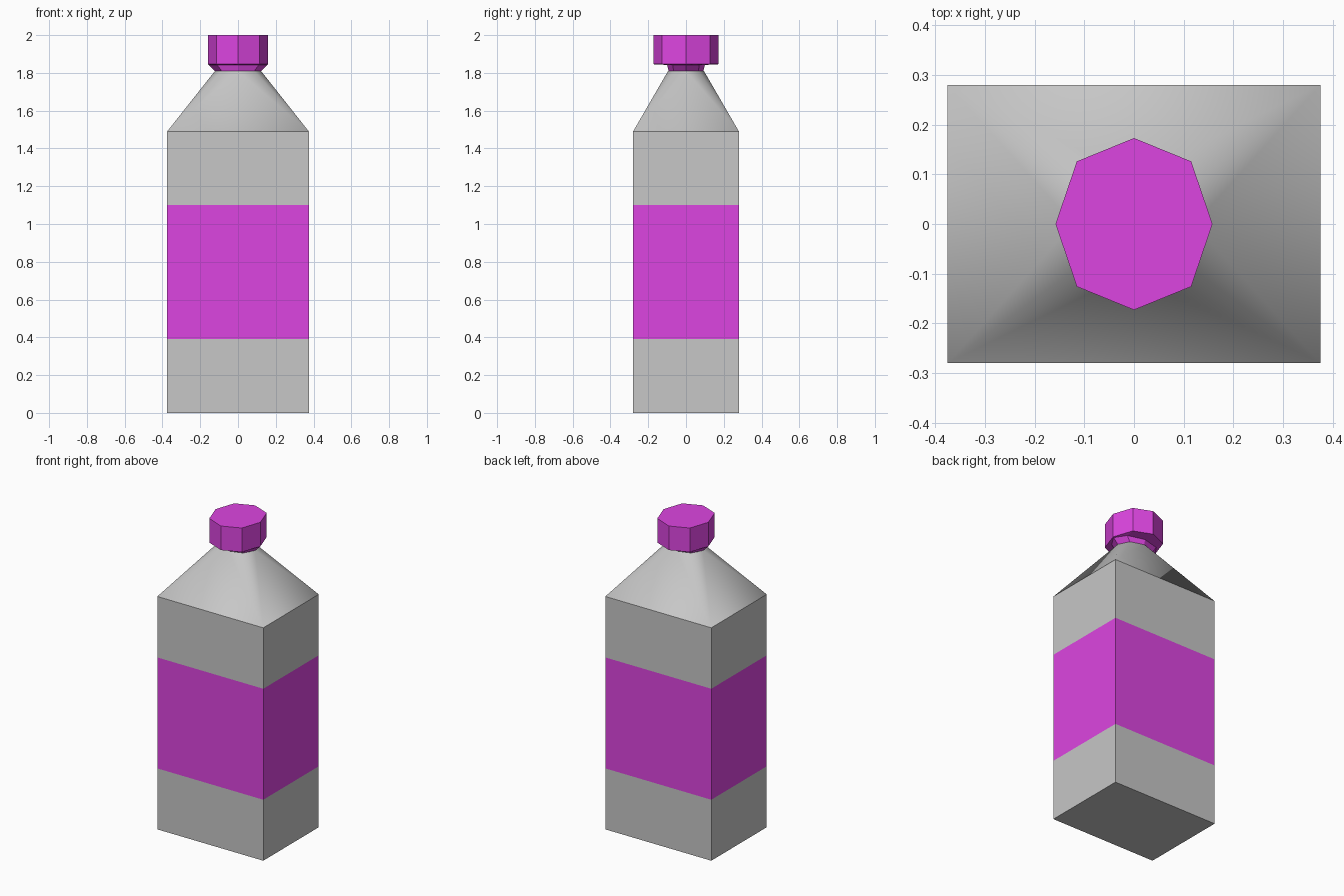
import bpy, bmesh, math
from mathutils import Vector

default = bpy.data.objects.get("Cube")
if default:
    bpy.data.objects.remove(default, do_unlink=True)


def material(name, color):
    mat = bpy.data.materials.new(name)
    mat.use_nodes = True
    mat.diffuse_color = color
    mat.node_tree.nodes["Principled BSDF"].inputs["Base Color"].default_value = color
    return mat


gray = material("light gray", (0.57, 0.57, 0.57, 1))
magenta = material("magenta", (0.72, 0.06, 0.75, 1))


def finish(name, bm, mats):
    bmesh.ops.recalc_face_normals(bm, faces=bm.faces)
    mesh = bpy.data.meshes.new(name)
    bm.to_mesh(mesh)
    bm.free()
    for mat in mats:
        mesh.materials.append(mat)
    obj = bpy.data.objects.new(name, mesh)
    bpy.context.collection.objects.link(obj)
    return obj


def loft(rings):
    """Bridge matching rings and close both ends."""
    bm = bmesh.new()
    loops = [[bm.verts.new(p) for p in ring] for ring in rings]
    n = len(loops[0])
    for a, b in zip(loops, loops[1:]):
        for i in range(n):
            j = (i + 1) % n
            bm.faces.new((a[i], a[j], b[j], b[i]))
    bm.faces.new(loops[0][::-1])
    bm.faces.new(loops[-1])
    return bm


def rectangle(z):
    x, y = 0.375, 0.28
    return [Vector(p) for p in ((x, -y, z), (x, y, z), (-x, y, z), (-x, -y, z))]


def octagon(rx, ry, z, bulge=1.0):
    """Eight-sided ring with corners on the axes; bulge moves the diagonal corners."""
    ring = []
    for i in range(8):
        a = i * math.pi / 4
        k = bulge if i % 2 else 1.0
        ring.append(Vector((rx * k * math.cos(a), ry * k * math.sin(a), z)))
    return ring


# Carton body with a coloured label band
LABEL_LOW, LABEL_HIGH, BODY_TOP, NECK = 0.39, 1.10, 1.49, 1.81
bm = loft([rectangle(z) for z in (0, LABEL_LOW, LABEL_HIGH, BODY_TOP)])
for f in bm.faces:
    f.material_index = int(LABEL_LOW < f.calc_center_median().z < LABEL_HIGH)
finish("carton_body", bm, [gray, magenta])

# Shoulder tapering from the rectangular body to the round neck
bm = bmesh.new()
for p in rectangle(BODY_TOP) + octagon(0.122, 0.095, NECK):
    bm.verts.new(p)
bmesh.ops.convex_hull(bm, input=bm.verts)
ends = [f for f in bm.faces if abs(f.normal.z) > 0.99]
bmesh.ops.delete(bm, geom=ends, context="FACES")
shoulder = finish("shoulder", bm, [gray])
bpy.ops.object.select_all(action="DESELECT")
shoulder.select_set(True)
bpy.context.view_layer.objects.active = shoulder
bpy.ops.object.shade_smooth_by_angle(angle=math.radians(45))

# Screw cap with a flared collar underneath
finish("cap", loft([
    octagon(0.122, 0.092, NECK),
    octagon(0.155, 0.100, 1.842),
    octagon(0.158, 0.173, 1.846, 1.03),
    octagon(0.158, 0.173, 2.0, 1.03),
]), [magenta])
